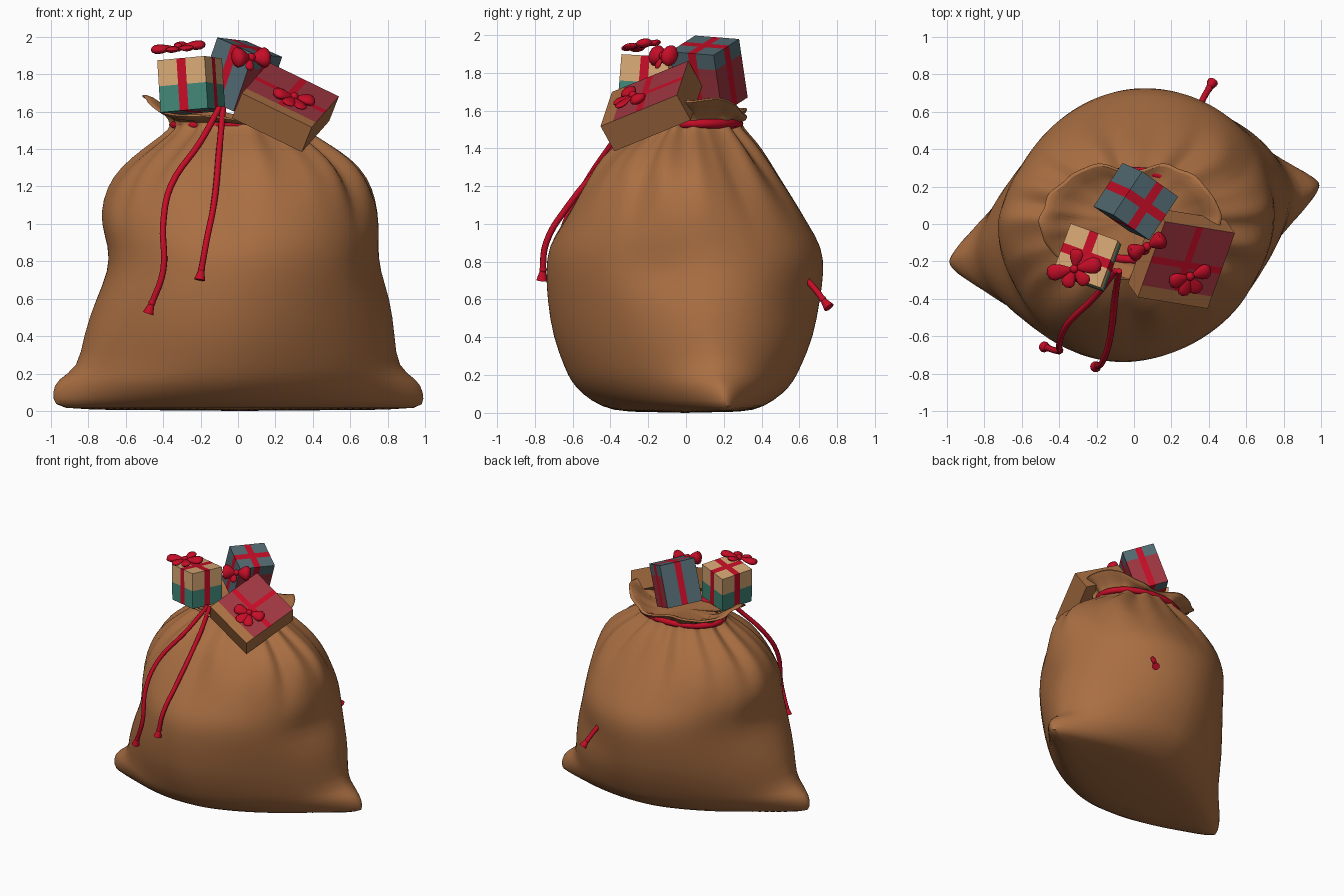
import bpy, bmesh, math
from mathutils import Matrix, Vector, Euler

cube = bpy.data.objects.get("Cube")
if cube:
    bpy.data.objects.remove(cube, do_unlink=True)


def material(name, rgb):
    m = bpy.data.materials.new(name)
    m.use_nodes = True
    m.diffuse_color = (*rgb, 1)
    m.node_tree.nodes["Principled BSDF"].inputs["Base Color"].default_value = (*rgb, 1)
    return m


BROWN = material("brown cloth", (.4, .158, .055))
RED = material("ribbon red", (.56, .004, .02))
CRIMSON = material("crimson paper", (.34, .036, .05))
SLATE = material("slate blue paper", (.085, .145, .17))
TEAL = material("teal paper", (.053, .24, .185))
BEIGE = material("beige paper", (.68, .39, .175))


def finish(name, bm, mats, smooth=None):
    bmesh.ops.recalc_face_normals(bm, faces=bm.faces)
    mesh = bpy.data.meshes.new(name)
    bm.to_mesh(mesh)
    bm.free()
    ob = bpy.data.objects.new(name, mesh)
    bpy.context.collection.objects.link(ob)
    for m in mats:
        mesh.materials.append(m)
    if smooth:
        bpy.ops.object.select_all(action='DESELECT')
        bpy.context.view_layer.objects.active = ob
        ob.select_set(True)
        bpy.ops.object.shade_smooth_by_angle(angle=math.radians(smooth))
    return ob


def bump(d, width):
    return math.exp(-(d / width) ** 2)


def turn(a, b):
    return (a - b + math.pi) % (2 * math.pi) - math.pi


# Sack profile: height, then reach to the left, right, front and back
PROFILE = [
    (0, .74, .77, .3, .28),
    (.03, .82, .83, .43, .39),
    (.1, .83, .83, .54, .5),
    (.17, .84, .83, .6, .56),
    (.23, .84, .84, .63, .59),
    (.4, .83, .84, .7, .67),
    (.6, .76, .82, .73, .71),
    (.75, .69, .77, .74, .73),
    (.88, .69, .75, .73, .72),
    (1, .73, .75, .66, .65),
    (1.13, .71, .73, .59, .58),
    (1.25, .65, .68, .51, .5),
    (1.35, .55, .59, .44, .43),
    (1.44, .43, .45, .33, .36),
    (1.51, .34, .34, .22, .29),
    (1.55, .34, .34, .2, .28),
    (1.59, .45, .43, .27, .33),
    (1.62, .52, .48, .31, .36),
]
# The rim rolls over and runs back down inside the mouth
RIM = PROFILE[-1]
for height, shrink in ((1.635, .95), (1.6, .8), (1.53, .58)):
    PROFILE.append((height, *(reach * shrink for reach in RIM[1:])))

# Pressed-in creases: angle, height, angular width
DENTS = [(-.75, .5, .45), (-2.3, .32, .35), (-.3, .72, .3), (2.5, .5, .4), (.9, .62, .4)]
SEGMENTS = 96


def sack_point(ring, t):
    z, left, right, front, back = ring
    c, s = math.cos(t), math.sin(t)
    power = 2 / min(2, 1.65 + .4 * z)
    x = math.copysign(abs(c) ** power, c) * (right if c > 0 else left)
    y = math.copysign(abs(s) ** power, s) * (back if s > 0 else front)
    # gathers deepen towards the neck and ease out on the rim
    fold = .11 * bump(z - 1.5, .25) * (.3 if z > 1.57 else 1)
    k = 1 + fold * (abs(math.sin(5.5 * t + .6 * math.sin(2 * t))) - .6
                    + .35 * math.sin(17 * t))
    # broad lobes over the shoulders
    k += .06 * bump(z - 1.22, .22) * (abs(math.cos(3 * t)) - .7)
    k -= sum(.06 * bump(turn(t, a), w) * bump(z - h, .1) for a, h, w in DENTS)
    x, y = x * k, y * k
    # blunt pinched corners at the base, skewed to opposite sides
    ear = .165 / (1 + math.exp((z - .19) / .015))
    x += ear * (bump(turn(t, 0), .42) - bump(turn(t, math.pi), .42))
    y += .22 * max(0, 1 - z / 1.3) * x
    if z > 1.57:
        # wavy rim with a notch at the back and a drooping front
        y -= .07 * bump(turn(t, math.pi / 2), .25)
        z += .045 * math.cos(2 * t) - .02 * math.cos(5 * t)
        z -= .03 * bump(turn(t, -2), .7)
    return x, y, z


bm = bmesh.new()
loops = [[bm.verts.new(sack_point(ring, 2 * math.pi * i / SEGMENTS))
          for i in range(SEGMENTS)] for ring in PROFILE]
for a, b in zip(loops, loops[1:]):
    for i in range(SEGMENTS):
        j = (i + 1) % SEGMENTS
        bm.faces.new((a[i], a[j], b[j], b[i]))
bm.faces.new(loops[0][::-1])
bm.faces.new(loops[-1])
sack = finish("sack", bm, [BROWN], 60)
soften = sack.modifiers.new("soften", 'SUBSURF')
soften.levels = soften.render_levels = 1


# Gift boxes: a cut cube coloured by rule
def gift(name, matrix, size, split, mats, rule, band=.025):
    bm = bmesh.new()
    bmesh.ops.create_cube(bm, size=1)
    bmesh.ops.scale(bm, vec=size, verts=bm.verts)
    cuts = [(axis, side * band) for axis in (0, 1) for side in (-1, 1)]
    cuts += [(1, -size[1] * .34), (2, split)]
    for axis, d in cuts:
        n = Vector((0, 0, 0))
        n[axis] = 1
        bmesh.ops.bisect_plane(bm, geom=bm.verts[:] + bm.edges[:] + bm.faces[:],
                               plane_co=n * d, plane_no=n)
    bm.normal_update()
    for f in bm.faces:
        c = f.calc_center_median()
        on_band = min(abs(c.x), abs(c.y)) < band
        f.material_index = rule(c, f.normal, on_band)
    bm.transform(matrix)
    finish(name, bm, mats)


def beige_rule(c, n, on_band):
    return 0 if on_band else 1 if c.z > 0 else 2


def slate_rule(c, n, on_band):
    if on_band:
        return 0
    return 2 if c.z < .08 and max(n.x, n.y) > .5 else 1


def crimson_rule(c, n, on_band):
    # only the top is wrapped, up to a bare strip along the front
    if n.z < .5 or c.y < -.15:
        return 2
    return 0 if on_band else 1


def pose(loc, degrees):
    rot = Euler([math.radians(d) for d in degrees]).to_matrix().to_4x4()
    return Matrix.Translation(loc) @ rot


gift("beige_gift", pose((-.25, -.18, 1.74), (-3, -5, -20)), (.27, .27, .28), 0,
     [RED, BEIGE, TEAL], beige_rule)
gift("slate_gift", pose((.01, .12, 1.79), (-4, 20, -35)), (.25, .28, .33), .08,
     [RED, SLATE, CRIMSON], slate_rule)

# The crimson gift leans forward and sideways over the rim
u = Vector((.37, -.06, -.18)).normalized()
v = Vector((.15, .38, .15))
v = (v - u * v.dot(u)).normalized()
w = u.cross(v)
lean = Matrix((u, v, w)).transposed().to_4x4()
lean.translation = Vector((.28, -.22, 1.69)) - w * .08
gift("crimson_gift", lean, (.42, .46, .16), 0, [RED, CRIMSON, BROWN], crimson_rule, .02)


# Bows: tapered loops and tails around a knot
def bow(name, matrix, petals):
    bm = bmesh.new()
    bmesh.ops.create_uvsphere(bm, u_segments=12, v_segments=8, radius=.024)
    for angle, length, width, thick in petals:
        made = bmesh.ops.create_uvsphere(bm, u_segments=12, v_segments=8, radius=1)
        for p in made["verts"]:
            taper = .2 + .5 * (p.co.x + 1)
            p.co = Vector(((p.co.x + 1) * length / 2, p.co.y * width * taper,
                           p.co.z * thick * taper))
        bmesh.ops.rotate(bm, verts=made["verts"], cent=(0, 0, 0),
                         matrix=Matrix.Rotation(math.radians(angle), 3, 'Z'))
    bm.transform(matrix)
    finish(name, bm, [RED], 50)


def loops_and_tails(loop, tail, tail_angles):
    return [(a, *loop) for a in (0, 180)] + [(a, *tail) for a in tail_angles]


bow("beige_gift_bow", pose((-.32, -.24, 1.945), (8, -6, 10)),
    loops_and_tails((.15, .055, .03), (.11, .045, .02), (70, 235, 300)))
bow("slate_gift_bow", pose((.07, -.12, 1.89), (65, 0, 25)),
    loops_and_tails((.11, .07, .055), (.08, .03, .015), (250,)))
bow_pose = lean.copy()
bow_pose.translation = Vector((.3, -.28, 1.68))
bow("crimson_gift_bow", bow_pose @ Matrix.Rotation(.5, 4, 'Z'),
    loops_and_tails((.12, .055, .03), (.12, .045, .015), (240, 285)))


# Drawstrings
def cord(name, points, radius, cyclic=False):
    curve = bpy.data.curves.new(name, 'CURVE')
    curve.dimensions = '3D'
    curve.bevel_depth = radius
    curve.bevel_resolution = 2
    curve.resolution_u = 5
    curve.use_fill_caps = True
    spline = curve.splines.new('BEZIER')
    spline.bezier_points.add(len(points) - 1)
    spline.use_cyclic_u = cyclic
    for bp, co in zip(spline.bezier_points, points):
        bp.co = co
        bp.handle_left_type = bp.handle_right_type = 'AUTO'
    curve.materials.append(RED)
    ob = bpy.data.objects.new(name, curve)
    bpy.context.collection.objects.link(ob)


def tassel(name, start, end):
    start, end = Vector(start), Vector(end)
    bm = bmesh.new()
    bmesh.ops.create_cone(bm, cap_ends=True, segments=10, radius1=.014,
                          radius2=.03, depth=.06)
    bmesh.ops.create_uvsphere(bm, u_segments=10, v_segments=6, radius=.02,
                              matrix=Matrix.Translation((0, 0, -.03)))
    aim = (end - start).to_track_quat('Z', 'Y').to_matrix().to_4x4()
    bm.transform(Matrix.Translation(end) @ aim)
    finish(name, bm, [RED], 40)


ring_angles = [math.pi * i / 6 for i in range(12)]
cord("neck_cord", [(.345 * math.cos(t), .235 * math.sin(t) + .045, 1.53)
                   for t in ring_angles], .024, True)
STRINGS = {
    "front_right_string": [(-.1, -.25, 1.62), (-.2, -.38, 1.44), (-.36, -.54, 1.2),
                           (-.4, -.64, 1), (-.4, -.68, .75), (-.47, -.66, .55)],
    "front_left_string": [(-.08, -.25, 1.62), (-.1, -.38, 1.4), (-.13, -.62, 1.1),
                          (-.17, -.74, .9), (-.2, -.76, .73)],
    "back_string": [(.34, .6, .74), (.37, .67, .67), (.41, .74, .58)],
}
for name, points in STRINGS.items():
    cord(name, points, .017)
    tassel(name + "_tassel", points[-2], points[-1])
